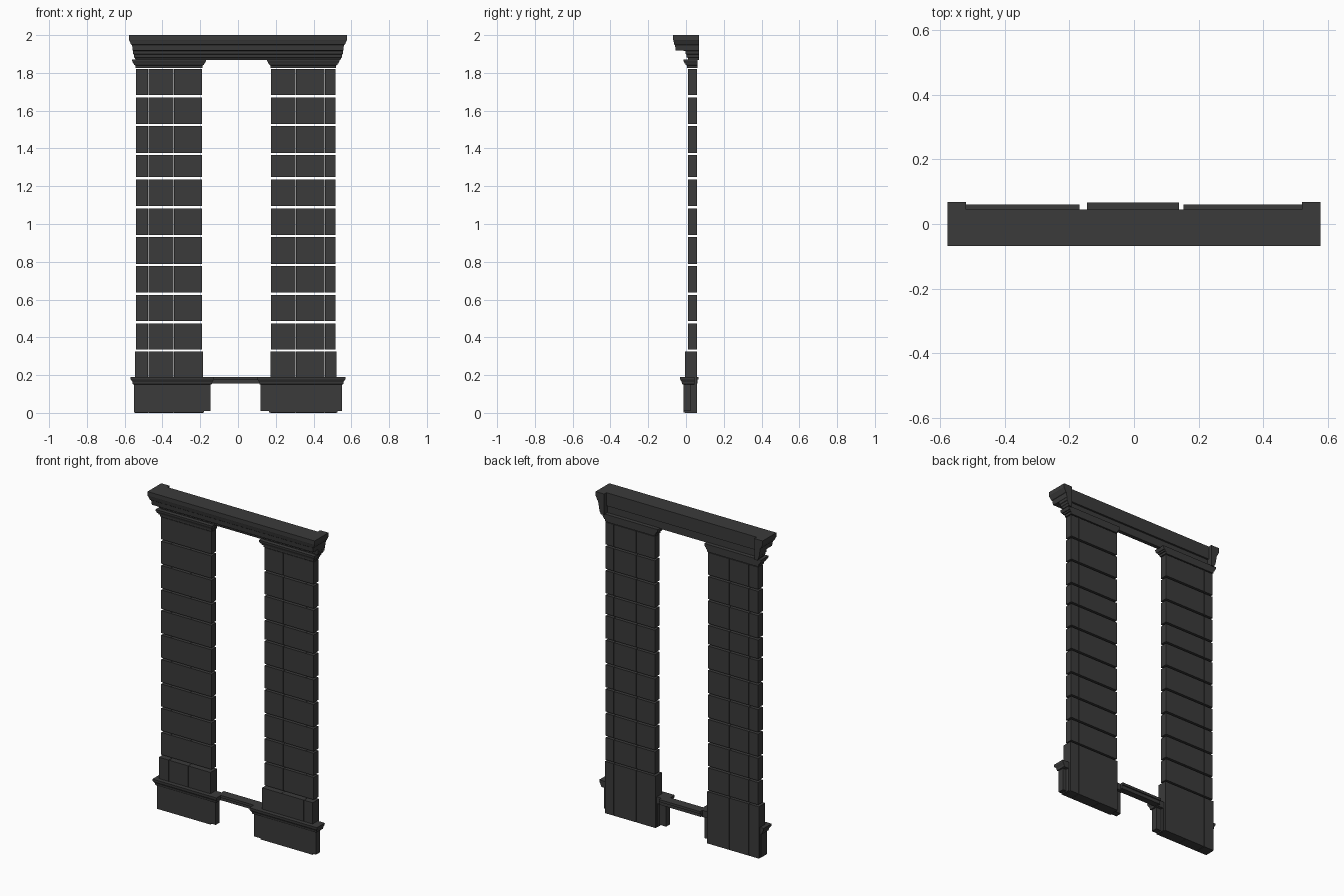
import bpy, bmesh

cube = bpy.data.objects.get("Cube")
if cube:
    bpy.data.objects.remove(cube, do_unlink=True)

GREY = (0.043, 0.043, 0.043, 1)
stone = bpy.data.materials.new("dark_grey_stone")
stone.use_nodes = True
stone.diffuse_color = GREY
bsdf = stone.node_tree.nodes["Principled BSDF"]
bsdf.inputs["Base Color"].default_value = GREY
bsdf.inputs["Roughness"].default_value = 0.8


def finish(name, bm):
    bmesh.ops.recalc_face_normals(bm, faces=bm.faces[:])
    mesh = bpy.data.meshes.new(name)
    bm.to_mesh(mesh)
    bm.free()
    mesh.materials.append(stone)
    obj = bpy.data.objects.new(name, mesh)
    bpy.context.collection.objects.link(obj)
    return obj


def add_loft(bm, sections):
    """Join horizontal outlines, each (z, [(x, y), ...]), and cap the ends."""
    rings = [[bm.verts.new((x, y, z)) for x, y in pts] for z, pts in sections]
    n = len(rings[0])
    for low, high in zip(rings, rings[1:]):
        for i in range(n):
            j = (i + 1) % n
            bm.faces.new((low[i], low[j], high[j], high[i]))
    bm.faces.new(rings[0][::-1])
    bm.faces.new(rings[-1])


def rect(x0, x1, y0, y1):
    return [(x0, y0), (x1, y0), (x1, y1), (x0, y1)]


def add_box(bm, x0, x1, y0, y1, z0, z1):
    outline = rect(x0, x1, y0, y1)
    add_loft(bm, [(z0, outline), (z1, outline)])


def moulding(name, x0, x1, y0, y1, steps):
    """Rectangular moulding; each step is (z, overhang on front and sides)."""
    bm = bmesh.new()
    add_loft(bm, [(z, rect(x0 - o, x1 + o, y0 - o, y1)) for z, o in steps])
    return finish(name, bm)


SEAM = 0.001
GAP = 0.012
COURSES = [0.335, 0.486, 0.637, 0.789, 0.942, 1.095, 1.248, 1.377, 1.53, 1.682, 1.833]

# Each side: pillar joints, inner and outer ends of the pedestal
SIDES = {
    "right": ((-0.54, -0.475, -0.34, -0.19), (-0.55, -0.145)),
    "left": ((0.175, 0.305, 0.46, 0.517), (0.12, 0.55)),
}

for side, (joints, (b0, b1)) in SIDES.items():
    # Rusticated pillar blocks, separated by open horizontal joints
    bm = bmesh.new()
    spans = list(zip(joints, joints[1:]))
    for z0, z1 in zip(COURSES, COURSES[1:]):
        for x0, x1 in spans:
            add_box(bm, x0 + SEAM, x1 - SEAM, 0.011, 0.057, z0, z1 - GAP)
    finish(side + "_pillar_blocks", bm)

    # Plinth blocks run down behind the pedestal
    bm = bmesh.new()
    for i, (x0, x1) in enumerate(spans):
        left = x0 - 0.004 if i == 0 else x0 + SEAM
        right = x1 + 0.004 if i == len(spans) - 1 else x1 - SEAM
        add_box(bm, left, right, -0.006, 0.057, 0.0, 0.324)
    finish(side + "_plinth_blocks", bm)

    # Pedestal facing and its cap
    bm = bmesh.new()
    add_box(bm, b0, b1, -0.014, 0.025, 0.01, 0.155)
    add_box(bm, max(b0, joints[0] - 0.01), min(b1, joints[-1] + 0.01),
            -0.0145, 0.045, 0.003, 0.155)
    finish(side + "_pedestal", bm)
    moulding(side + "_pedestal_cap", b0, b1, -0.014, 0.045,
             [(0.15, 0), (0.152, 0.007), (0.164, 0.009), (0.174, 0.015),
              (0.178, 0.018), (0.191, 0.019)])

    # Stepped capital
    moulding(side + "_capital", joints[0], joints[-1], 0.007, 0.06,
             [(1.826, 0.002), (1.84, 0.003), (1.841, 0.009), (1.85, 0.011),
              (1.851, 0.015), (1.862, 0.02), (1.872, 0.021)])

# Sill linking the pedestals
bm = bmesh.new()
add_box(bm, -0.145, 0.14, 0.01, 0.067, 0.176, 0.191)
add_box(bm, -0.145, 0.14, 0.02, 0.06, 0.155, 0.176)
finish("sill", bm)


# Cornice with short returns at the back of both ends
def cornice_outline(x, front, back):
    inner, end = 0.52, 0.068
    return [(-x, end), (-x, front), (x, front), (x, end),
            (inner, end), (inner, back), (-inner, back), (-inner, end)]


profile = [
    (1.868, 0.542, 0.012, 0.035), (1.878, 0.545, 0.01, 0.035),
    (1.882, 0.55, 0.004, 0.035), (1.897, 0.552, 0.002, 0.035),
    (1.9, 0.555, -0.003, 0.035), (1.917, 0.556, -0.004, 0.035),
    (1.918, 0.557, -0.055, 0.045), (1.947, 0.561, -0.058, 0.045),
    (1.95, 0.566, -0.062, 0.045), (1.972, 0.576, -0.067, 0.045),
    (1.975, 0.578, -0.068, 0.045), (2.0, 0.578, -0.068, 0.045),
]
bm = bmesh.new()
add_loft(bm, [(z, cornice_outline(x, f, b)) for z, x, f, b in profile])
finish("cornice", bm)
